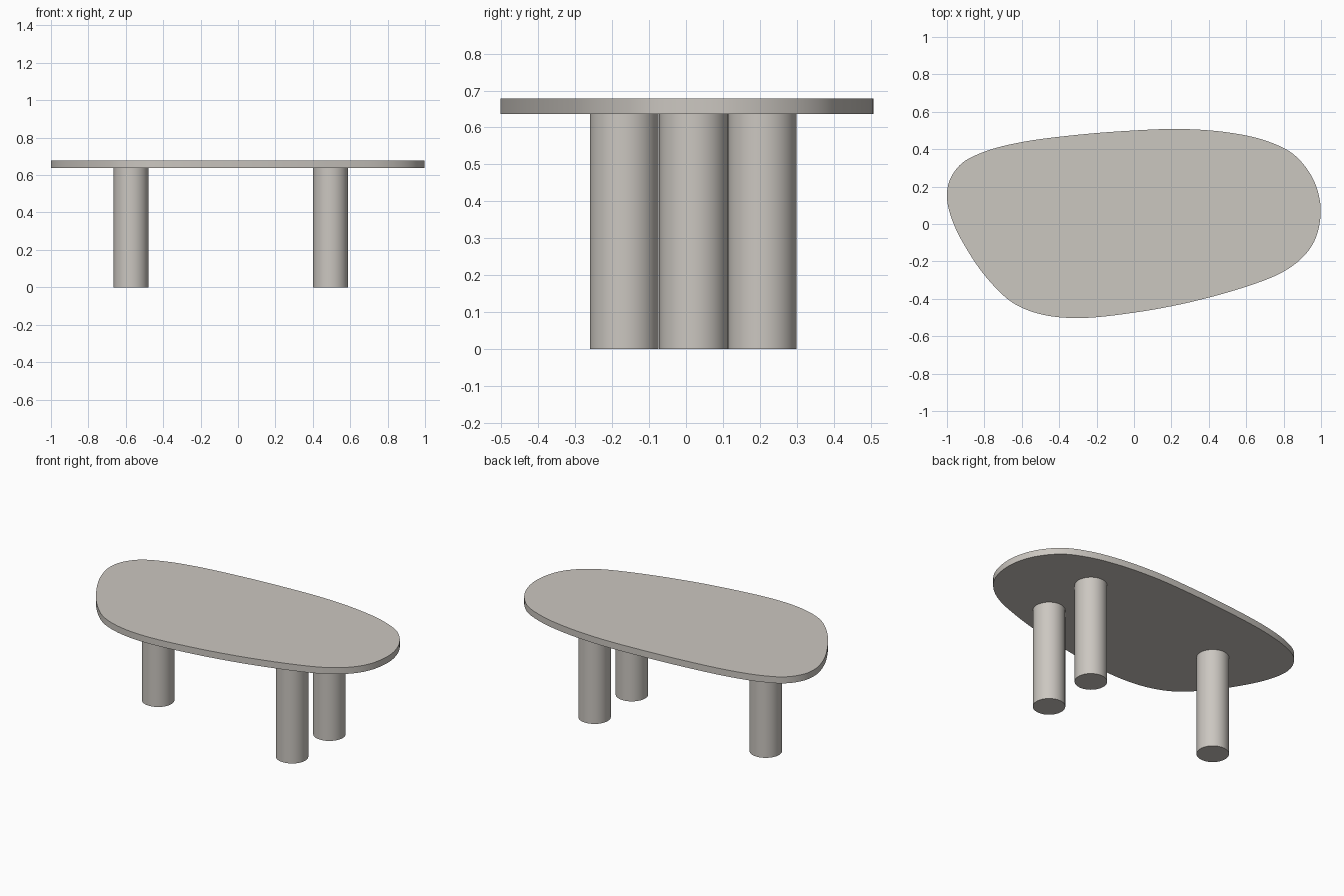
import bpy, bmesh
from mathutils import Vector

if "Cube" in bpy.data.objects:
    bpy.data.objects.remove(bpy.data.objects["Cube"])

stone = bpy.data.materials.new("warm grey stone")
stone.diffuse_color = (0.60, 0.57, 0.53, 1)
stone.use_nodes = True
stone.node_tree.nodes["Principled BSDF"].inputs["Base Color"].default_value = stone.diffuse_color

Z_UNDER, Z_TOP = 0.637, 0.678

# Pebble outline of the top, clockwise from the left end
OUTLINE = [(-1.0, .14), (-.985, .235), (-.92, .325), (-.79, .39), (-.6, .438), (-.3, .477),
           (0, .50), (.25, .508), (.5, .49), (.7, .447), (.85, .375), (.95, .255),
           (.993, .13), (.995, .02), (.965, -.09), (.9, -.18), (.79, -.26), (.6, -.335),
           (.3, -.418), (0, -.474), (-.3, -.503), (-.5, -.482), (-.65, -.42),
           (-.79, -.285), (-.9, -.125), (-.97, .015)]


def smooth_loop(points, steps=6):
    """Closed centripetal Catmull-Rom curve through the points."""
    pts = [Vector(p) for p in points]
    n, out = len(pts), []
    for i in range(n):
        p = [pts[(i + k - 1) % n] for k in range(4)]
        t = [0]
        for a, b in zip(p, p[1:]):
            t.append(t[-1] + (b - a).length ** 0.5)
        lerp = lambda a, b, ta, tb, u: a + (b - a) * ((u - ta) / (tb - ta))
        for s in range(steps):
            u = t[1] + (t[2] - t[1]) * s / steps
            a = [lerp(p[k], p[k + 1], t[k], t[k + 1], u) for k in range(3)]
            b = [lerp(a[k], a[k + 1], t[k], t[k + 2], u) for k in range(2)]
            out.append(lerp(b[0], b[1], t[1], t[2], u))
    return out


def finish(obj, name):
    obj.name = name
    obj.data.materials.append(stone)
    bpy.ops.object.select_all(action='DESELECT')
    obj.select_set(True)
    bpy.context.view_layer.objects.active = obj
    bpy.ops.object.shade_smooth_by_angle()


# Table top: outline extruded upward
bm = bmesh.new()
face = bm.faces.new([bm.verts.new((p.x, p.y, Z_UNDER)) for p in smooth_loop(OUTLINE)])
new = bmesh.ops.extrude_face_region(bm, geom=[face], use_keep_orig=True)["geom"]
bmesh.ops.translate(bm, vec=(0, 0, Z_TOP - Z_UNDER),
                    verts=[v for v in new if isinstance(v, bmesh.types.BMVert)])
bmesh.ops.recalc_face_normals(bm, faces=bm.faces)
mesh = bpy.data.meshes.new("table_top")
bm.to_mesh(mesh)
bm.free()
top = bpy.data.objects.new("table_top", mesh)
bpy.context.collection.objects.link(top)
finish(top, "table_top")

# Three round column legs
LEGS = {"left_leg": (-.572, .02), "right_front_leg": (.495, -.167), "right_back_leg": (.495, .206)}
for name, (x, y) in LEGS.items():
    bpy.ops.mesh.primitive_cylinder_add(vertices=64, radius=.093, depth=Z_UNDER,
                                        location=(x, y, Z_UNDER / 2))
    finish(bpy.context.object, name)
